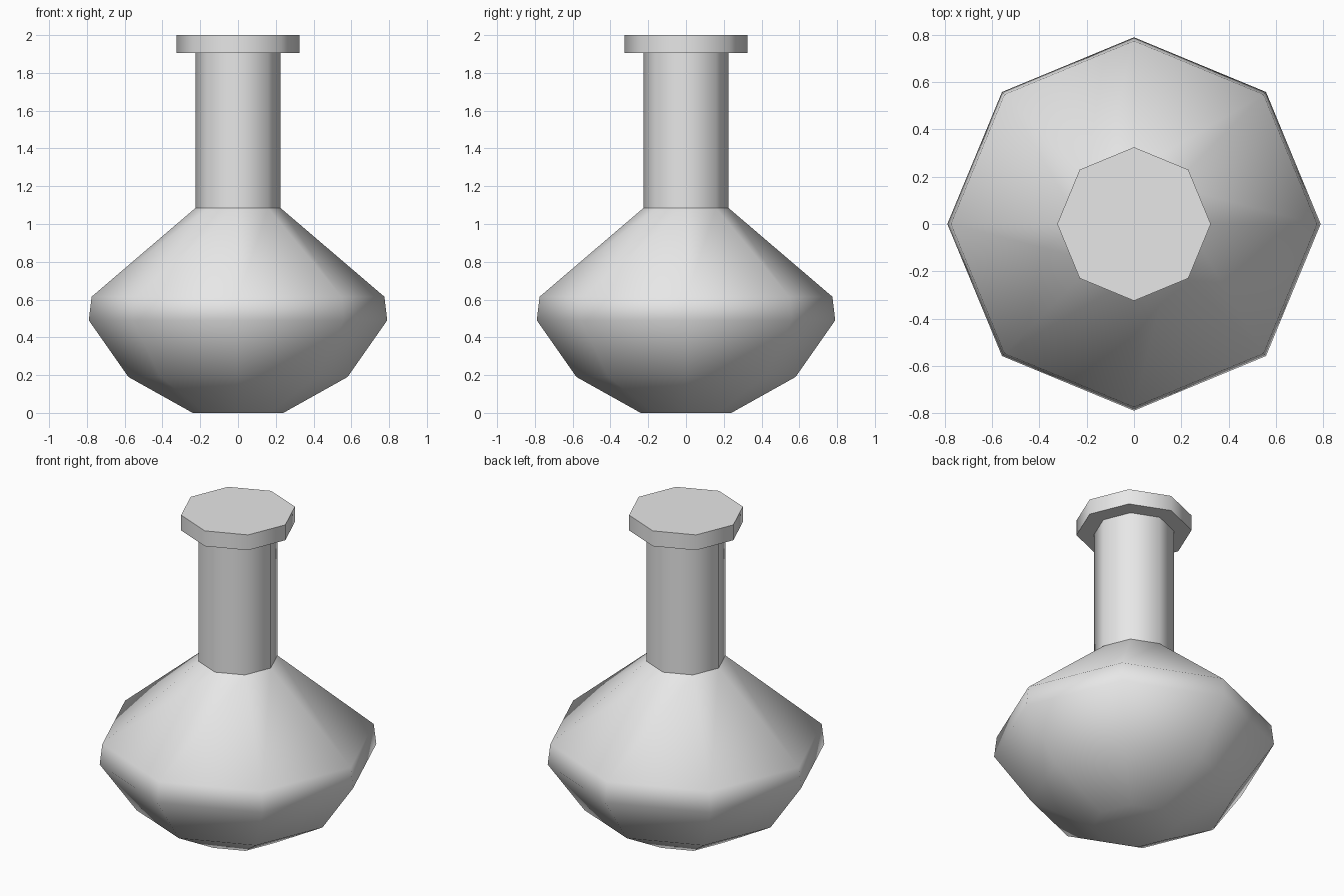
import bpy, bmesh, math

cube = bpy.data.objects.get("Cube")
if cube:
    bpy.data.objects.remove(cube, do_unlink=True)

SIDES = 8

grey = bpy.data.materials.new("light_grey")
grey.use_nodes = True
grey.diffuse_color = (0.8, 0.8, 0.8, 1)
grey.node_tree.nodes["Principled BSDF"].inputs["Base Color"].default_value = (0.8, 0.8, 0.8, 1)


def lathe(name, profile, cap_bottom=False, cap_top=False):
    """Eight-sided turned part from (radius, height) points, listed upwards."""
    bm = bmesh.new()
    rings = []
    for r, z in profile:
        angles = [2 * math.pi * i / SIDES for i in range(SIDES)]
        rings.append([bm.verts.new((r * math.cos(a), r * math.sin(a), z)) for a in angles])
    for low, high in zip(rings, rings[1:]):
        for i in range(SIDES):
            j = (i + 1) % SIDES
            bm.faces.new((low[i], low[j], high[j], high[i]))
    if cap_bottom:
        bm.faces.new(rings[0][::-1])
    if cap_top:
        bm.faces.new(rings[-1])
    mesh = bpy.data.meshes.new(name)
    bm.to_mesh(mesh)
    bm.free()
    mesh.materials.append(grey)
    obj = bpy.data.objects.new(name, mesh)
    bpy.context.collection.objects.link(obj)
    # Smooth around the sides, sharp at the rims
    bpy.ops.object.select_all(action='DESELECT')
    obj.select_set(True)
    bpy.context.view_layer.objects.active = obj
    bpy.ops.object.shade_smooth_by_angle(angle=math.radians(46.5))
    return obj


# Faceted bulb with a small flat foot
lathe("flask_body",
      [(0.24, 0), (0.58, 0.19), (0.79, 0.49), (0.775, 0.615), (0.225, 1.085)],
      cap_bottom=True)
# Straight neck
lathe("flask_neck", [(0.225, 1.085), (0.225, 1.905)])
# Flat stopper, wider than the neck
lathe("flask_stopper", [(0.325, 1.905), (0.325, 2.0)], cap_bottom=True, cap_top=True)
